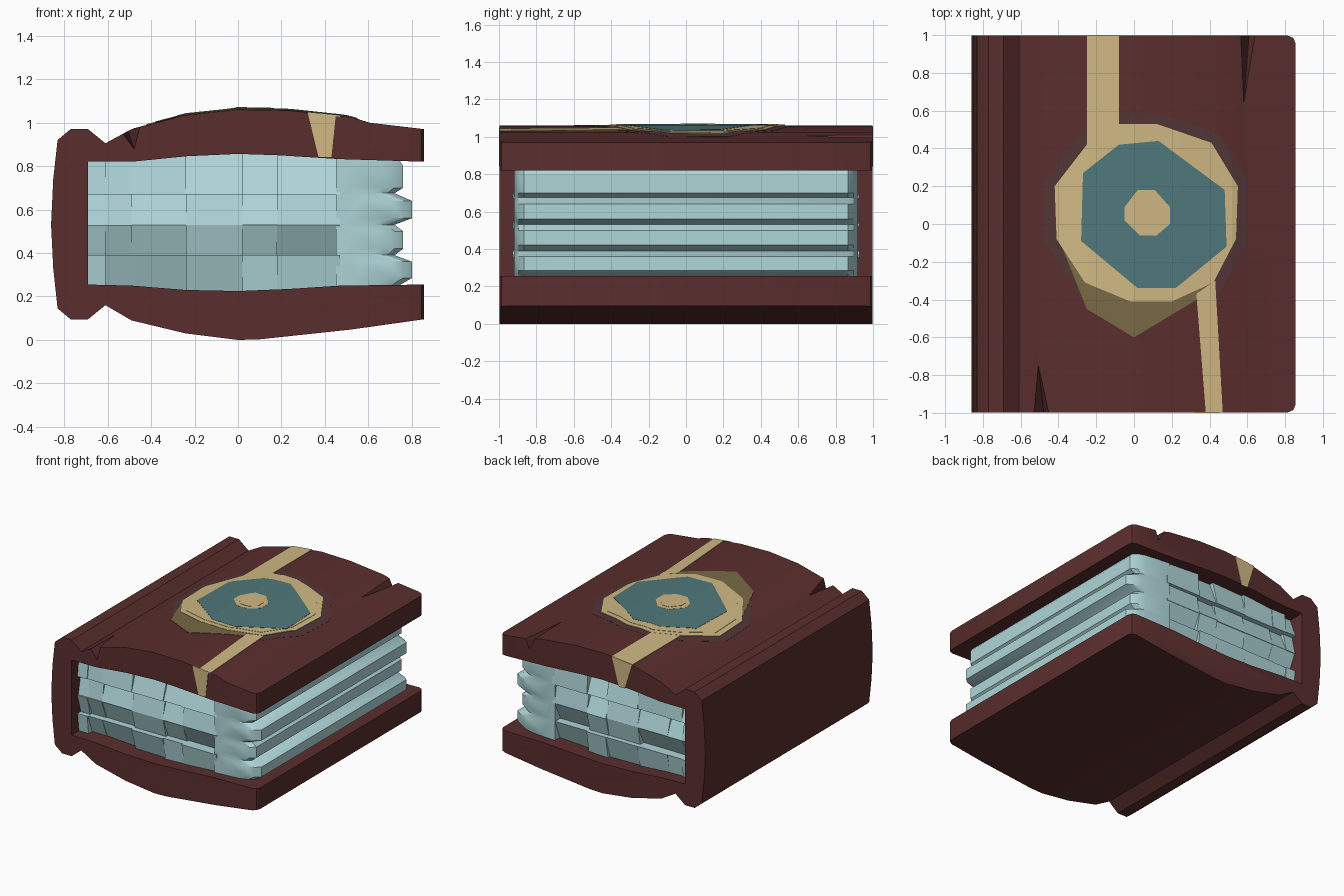
import bpy, bmesh, random
from mathutils import Vector

random.seed(4)
cube = bpy.data.objects.get("Cube")
if cube:
    bpy.data.objects.remove(cube)


def material(name, rgb):
    m = bpy.data.materials.new(name)
    m.use_nodes = True
    m.diffuse_color = (*rgb, 1)
    m.node_tree.nodes["Principled BSDF"].inputs["Base Color"].default_value = (*rgb, 1)
    return m


LEATHER = material("dark red leather", (0.105, 0.027, 0.027))
WORN = material("worn leather", (0.085, 0.036, 0.038))
PAPER = material("pale blue paper", (0.43, 0.67, 0.69))
GOLD = material("gold", (0.63, 0.48, 0.23))
OLD_GOLD = material("tarnished gold", (0.19, 0.14, 0.06))
TEAL = material("teal gem", (0.08, 0.19, 0.2))


def finish(name, bm, mat, smooth=None):
    bmesh.ops.recalc_face_normals(bm, faces=bm.faces)
    mesh = bpy.data.meshes.new(name)
    bm.to_mesh(mesh)
    bm.free()
    ob = bpy.data.objects.new(name, mesh)
    bpy.context.collection.objects.link(ob)
    mesh.materials.append(mat)
    if smooth:
        bpy.ops.object.select_all(action="DESELECT")
        bpy.context.view_layer.objects.active = ob
        ob.select_set(True)
        bpy.ops.object.shade_smooth_by_angle(angle=smooth)
    return ob


def loft(bm, rings):
    """Skin a list of point loops and cap both ends."""
    loops = [[bm.verts.new(p) for p in ring] for ring in rings]
    for a, b in zip(loops, loops[1:]):
        for i in range(len(a)):
            j = (i + 1) % len(a)
            bm.faces.new((a[i], a[j], b[j], b[i]))
    bm.faces.new(loops[0])
    bm.faces.new(loops[-1])


# Cover: one wrapped profile, spine on the -x side
TOP = [(-0.61, 0.905), (-0.49, 0.97), (-0.24, 1.035), (0, 1.06), (0.24, 1.055),
       (0.52, 1.025), (0.6, 1.0), (0.855, 0.97)]
INNER_TOP = [(0.855, 0.82), (0.47, 0.832), (0.18, 0.85), (0, 0.856), (-0.24, 0.845), (-0.49, 0.82), (-0.69, 0.82)]
INNER_LOW = [(-0.69, 0.255), (-0.49, 0.25), (-0.24, 0.23), (0, 0.225), (0.24, 0.235), (0.47, 0.25), (0.855, 0.255)]
BOTTOM = [(0.855, 0.095), (0.52, 0.048), (0.1, 0.003), (0, 0), (-0.24, 0.03), (-0.49, 0.09), (-0.61, 0.16)]
SPINE = [(-0.69, 0.095), (-0.77, 0.095), (-0.83, 0.145), (-0.85, 0.33), (-0.86, 0.53),
         (-0.85, 0.74), (-0.83, 0.92), (-0.77, 0.97), (-0.69, 0.97)]
profile = TOP + INNER_TOP + INNER_LOW + BOTTOM + SPINE
bm = bmesh.new()
loft(bm, [[(x, y, z) for x, z in profile] for y in (-0.997, 0.997)])
corners = [e for e in bm.edges if all(v.co.x > 0.85 for v in e.verts)
           and e.verts[0].co.y == e.verts[1].co.y]
bmesh.ops.bevel(bm, geom=corners, offset=0.04, segments=2, affect="EDGES", profile=0.5)
cover = finish("cover", bm, LEATHER, 0.45)

# Chips gouged out of the top cover edges
for pts in ([(-0.57, -1.02, 1.0), (-0.43, -1.02, 1.05), (-0.475, -1.02, 0.87), (-0.51, -0.72, 0.97)],
            [(0.54, 1.02, 1.06), (0.66, 1.02, 1.03), (0.61, 1.02, 0.92), (0.58, 0.62, 1.01)]):
    bm = bmesh.new()
    bmesh.ops.convex_hull(bm, input=[bm.verts.new(p) for p in pts])
    cutter = finish("chip_cutter", bm, LEATHER)
    cutter.hide_render = True
    mod = cover.modifiers.new("chip", "BOOLEAN")
    mod.object = cutter
    mod.solver = "EXACT"
    bpy.context.view_layer.objects.active = cover
    bpy.ops.object.modifier_apply(modifier=mod.name)
    bpy.data.objects.remove(cutter)

# Fore edge of the pages: grooved profile with rounded corners
edge = [(0.45, 0.84), (0.74, 0.83), (0.76, 0.8), (0.76, 0.7), (0.72, 0.675), (0.8, 0.64), (0.8, 0.56),
        (0.72, 0.53), (0.76, 0.5), (0.76, 0.42), (0.72, 0.39), (0.8, 0.36), (0.8, 0.285),
        (0.74, 0.25), (0.45, 0.24)]
ends = [(-0.92, 0.24), (-0.91, 0.1), (-0.895, 0.04), (-0.865, 0)]
ends += [(-y, s) for y, s in reversed(ends)]
bm = bmesh.new()
loft(bm, [[(x - s if x > 0.5 else x, y, z) for x, z in edge] for y, s in ends])
finish("page_fore_edge", bm, PAPER, 0.5)

# Page bundles: uneven blocks whose ends slant away from the middle height
cols = [-0.7, -0.61, -0.49, -0.24, 0.02, 0.18, 0.47]
rows = [0.215, 0.39, 0.53, 0.67, 0.865]
bm = bmesh.new()
for x0, x1 in zip(cols, cols[1:]):
    for z0, z1 in zip(rows, rows[1:]):
        rings = []
        for side in (-1, 1):
            near = 0.93 - random.uniform(0, 0.015)
            far = near - random.uniform(0.015, 0.08)
            low, high = (near, far) if z0 > 0.5 else (far, near)
            rings.append([(x0, side * low, z0), (x1, side * low, z0),
                          (x1, side * high, z1), (x0, side * high, z1)])
        loft(bm, rings)
finish("page_bundles", bm, PAPER)


def surface(x):
    """Height of the top cover at x."""
    for (xa, za), (xb, zb) in zip(TOP, TOP[1:]):
        if x <= xb:
            return za + (zb - za) * (x - xa) / (xb - xa)
    return TOP[-1][1]


def plate(name, outline, lift, mat):
    """Thin plate that follows the bend of the top cover."""
    bm = bmesh.new()
    face = bm.faces.new([bm.verts.new((x, y, 0)) for x, y in outline])
    face.normal_update()
    if face.normal.z < 0:
        face.normal_flip()
    for x, _ in TOP:
        bmesh.ops.bisect_plane(bm, geom=bm.verts[:] + bm.edges[:] + bm.faces[:],
                               plane_co=(x, 0, 0), plane_no=(1, 0, 0))
    for v in bm.verts:
        v.co.z = surface(v.co.x) + lift
    top = bm.faces[:]
    down = bmesh.ops.extrude_face_region(bm, geom=top, use_keep_orig=True)["geom"]
    for v in down:
        if isinstance(v, bmesh.types.BMVert):
            v.co.z -= lift + 0.004
    return finish(name, bm, mat)


def scaled(outline, factor, centre=Vector((0.07, 0.06))):
    return [tuple(centre + (Vector(p) - centre) * factor) for p in outline]


# Round emblem, layered from the worn leather up to the centre boss
ring = [(-0.42, 0.2), (-0.25, 0.42), (-0.08, 0.53), (0.12, 0.53), (0.41, 0.43), (0.55, 0.2),
        (0.54, -0.08), (0.42, -0.31), (0.2, -0.41), (-0.02, -0.41), (-0.26, -0.31), (-0.41, -0.08)]
gem = [(-0.27, 0.27), (-0.08, 0.42), (0.13, 0.44), (0.48, 0.18), (0.49, -0.12),
       (0.22, -0.34), (0.02, -0.34), (-0.28, -0.09)]
boss = [(-0.05, 0.09), (0.02, 0.18), (0.11, 0.18), (0.19, 0.09), (0.19, 0.0),
        (0.12, -0.06), (0.03, -0.06), (-0.05, 0.02)]
tail = [(-0.41, -0.05), (-0.25, -0.45), (0, -0.6), (0.35, -0.39), (0.42, -0.28), (0, 0)]
plate("worn_halo", scaled(ring, 1.12), 0.001, WORN)
plate("emblem_tail", tail, 0.003, OLD_GOLD)
plate("emblem_rim", ring, 0.005, GOLD)
plate("emblem_ring", scaled(ring, 0.92), 0.007, GOLD)
plate("emblem_gem", gem, 0.0085, TEAL)
plate("boss_base", boss, 0.0095, GOLD)
plate("boss_top", scaled(boss, 0.72), 0.0115, GOLD)

# Gold straps running from the emblem to the front and back edges
plate("front_strap", [(0.33, -0.37), (0.43, -0.3), (0.47, -0.998), (0.38, -0.998)], 0.004, GOLD)
plate("back_strap", [(-0.25, 0.998), (-0.08, 0.998), (-0.08, 0.5), (-0.25, 0.4)], 0.004, GOLD)


def strap_end(name, y, left, right, tip_left, tip_right):
    """Tapered plate over the cut edge of the cover."""
    outline = [(left, surface(left) + 0.003), (right, surface(right) + 0.003),
               (tip_right, 0.842), (tip_left, 0.842)]
    bm = bmesh.new()
    loft(bm, [[(x, s * y, z) for x, z in outline] for s in (0.995, 1)])
    finish(name, bm, GOLD)


strap_end("front_strap_end", -1.0, 0.32, 0.45, 0.37, 0.43)
strap_end("back_strap_end", 1.0, -0.25, -0.08, -0.19, -0.14)
